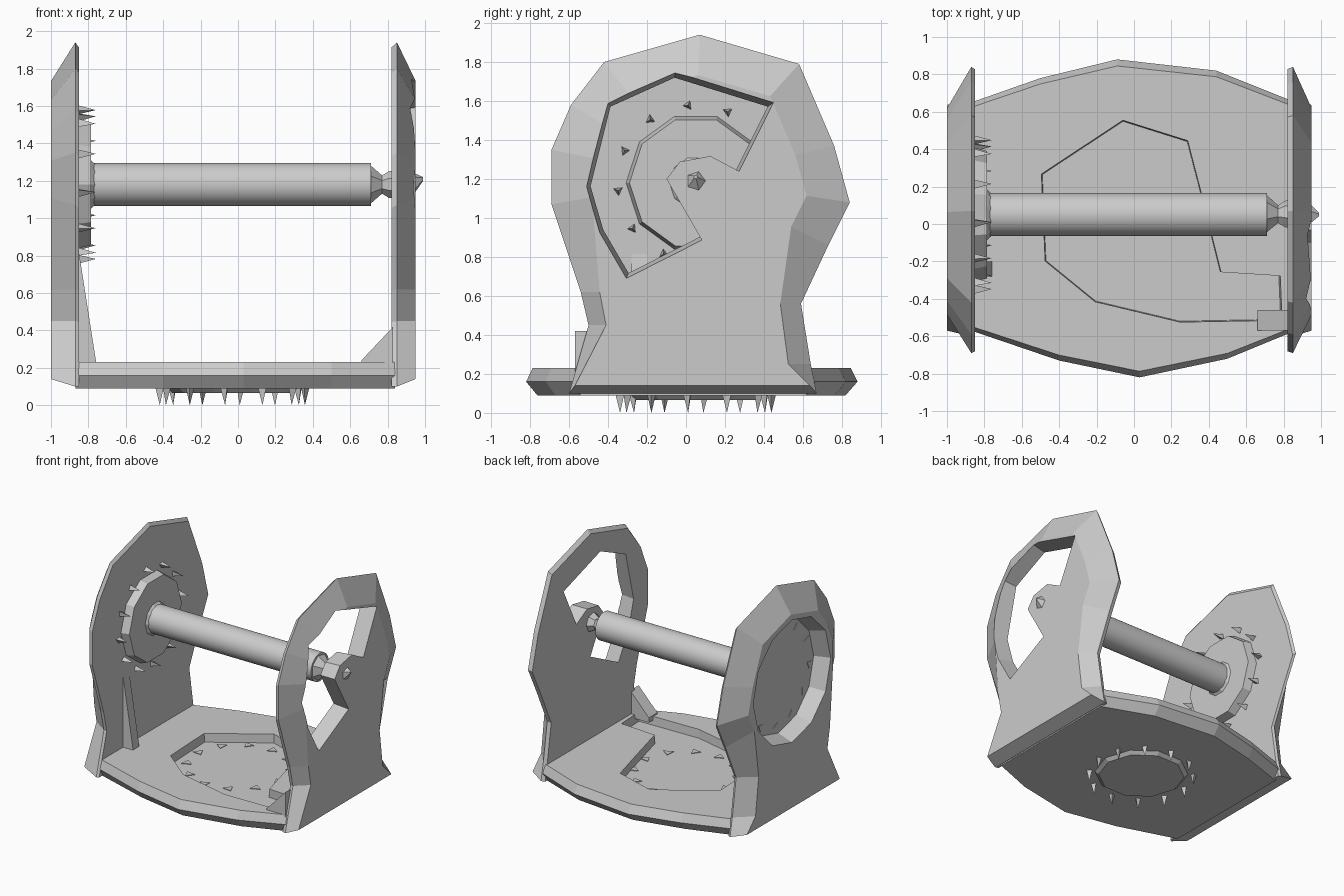
import bpy, bmesh
from math import cos, sin, pi
from mathutils import Matrix, Vector

cube = bpy.data.objects.get("Cube")
if cube:
    bpy.data.objects.remove(cube)

grey = bpy.data.materials.new("plain_grey")
grey.use_nodes = True
grey.diffuse_color = (0.6, 0.6, 0.6, 1)
grey.node_tree.nodes["Principled BSDF"].inputs["Base Color"].default_value = (0.6, 0.6, 0.6, 1)


def finish(name, bm):
    bmesh.ops.recalc_face_normals(bm, faces=bm.faces)
    mesh = bpy.data.meshes.new(name)
    bm.to_mesh(mesh)
    bm.free()
    mesh.materials.append(grey)
    obj = bpy.data.objects.new(name, mesh)
    bpy.context.collection.objects.link(obj)
    return obj


def loft(name, rings):
    """Join rings of equal point count and cap both ends."""
    bm = bmesh.new()
    loops = [[bm.verts.new(p) for p in ring] for ring in rings]
    n = len(loops[0])
    for a, b in zip(loops, loops[1:]):
        for i in range(n):
            j = (i + 1) % n
            bm.faces.new((a[i], a[j], b[j], b[i]))
    bm.faces.new(loops[0])
    bm.faces.new(loops[-1])
    return finish(name, bm)


def upright(x, points):
    return [(x, y, z) for y, z in points]


def level(z, points):
    return [(x, y, z) for x, y in points]


def scaled(points, k, c):
    return [(c[0] + (a - c[0]) * k, c[1] + (b - c[1]) * k) for a, b in points]


def circle(c, r, n):
    return [(c[0] + r * cos(2 * pi * i / n), c[1] + r * sin(2 * pi * i / n)) for i in range(n)]


def cut(obj, cutter):
    mod = obj.modifiers.new("cut", 'BOOLEAN')
    mod.operation = 'DIFFERENCE'
    mod.solver = 'EXACT'
    mod.object = cutter
    bpy.context.view_layer.objects.active = obj
    bpy.ops.object.modifier_apply(modifier=mod.name)
    bpy.data.objects.remove(cutter)


def teeth(name, center, axis, ring, width, length):
    """Twelve three-sided spikes in a ring, pointing along the axis."""
    bm = bmesh.new()
    turn = Vector((0, 0, 1)).rotation_difference(Vector(axis)).to_matrix().to_4x4()
    for i in range(12):
        spot = (Matrix.Translation(center) @ turn @ Matrix.Rotation(i * pi / 6 + 0.1, 4, 'Z')
                @ Matrix.Translation((ring, 0, length / 2)))
        bmesh.ops.create_cone(bm, cap_ends=True, segments=3, radius1=width, radius2=0,
                              depth=length, matrix=spot)
    return finish(name, bm)


HUB = (0.05, 1.18)

# Side plates: wide on the inner face, tapered towards the outer face
outline = [(-0.6, 0.1), (-0.5, 0.45), (-0.54, 0.62), (-0.69, 1.07), (-0.69, 1.35),
           (-0.59, 1.58), (-0.42, 1.8), (0.07, 1.94), (0.58, 1.79), (0.76, 1.37),
           (0.84, 1.08), (0.73, 0.86), (0.59, 0.56), (0.64, 0.25), (0.67, 0.1)]


def outer_face(points):
    face = []
    for y, z in points:
        if z < 0.2:
            face.append((y * 0.95, z + 0.04))
        elif z < 0.65:
            face.append((y * 0.82, z))
        else:
            face.append((0.05 + (y - 0.05) * 0.72, 1.2 + (z - 1.2) * 0.72))
    return face


def side_plate(name, inner, peak, outer):
    return loft(name, [upright(inner, scaled(outline, 0.985, (0, 0.1))),
                       upright(peak, outline), upright(outer, outer_face(outline))])


left_plate = side_plate("left_side_plate", 0.82, 0.85, 0.95)
right_plate = side_plate("right_side_plate", -0.85, -0.87, -1.0)

# Crescent opening with a hooked edge in the left plate
crescent = [(0.46, 1.6), (-0.055, 1.76), (-0.41, 1.6), (-0.52, 1.16), (-0.45, 0.92),
            (-0.31, 0.68), (0.085, 0.88), (-0.1, 1.2), (-0.03, 1.29), (0.13, 1.32), (0.28, 1.24)]
middle = (-0.1, 1.2)
cut(left_plate, loft("crescent_cutter", [upright(0.75, scaled(crescent, 0.9, middle)),
                                         upright(1.0, crescent)]))

# Round recess outside the right plate, with a hub and teeth inside
cut(right_plate, loft("recess_cutter", [upright(-0.875, circle(HUB, 0.46, 12)),
                                        upright(-1.05, circle(HUB, 0.52, 12))]))
loft("right_hub", [upright(-0.86, circle(HUB, 0.36, 10)), upright(-0.785, circle(HUB, 0.34, 10))])
teeth("right_hub_teeth", (-0.88, *HUB), (1, 0, 0), 0.4, 0.035, 0.12)

# Base slab with a bulging front and back
slab = [(-0.87, -0.57), (-0.4, -0.73), (0.03, -0.82), (0.5, -0.72), (0.84, -0.58),
        (0.84, 0.66), (0.44, 0.82), (-0.09, 0.88), (-0.5, 0.78), (-0.87, 0.65)]


def squeeze(k):
    return [(x, y * k) for x, y in slab]


base = loft("base_slab", [level(0.09, squeeze(0.93)), level(0.16, slab), level(0.23, squeeze(0.96))])

# Shallow pocket in the floor, open towards the left plate
pocket = [(-0.5, 0.27), (-0.06, 0.56), (0.29, 0.45), (0.36, 0.18), (0.47, -0.26), (0.79, -0.28),
          (0.8, -0.52), (0.25, -0.53), (-0.21, -0.42), (-0.48, -0.2)]
cut(base, loft("pocket_cutter", [level(0.16, scaled(pocket, 0.98, (0, 0))), level(0.3, pocket)]))

# Foot disc and spikes beneath the base
FOOT = (-0.03, 0.05)
loft("foot_disc", [level(0.065, circle(FOOT, 0.32, 10)), level(0.1, circle(FOOT, 0.36, 10))])
teeth("base_spikes", (*FOOT, 0.165), (0, 0, -1), 0.39, 0.045, 0.165)

# Crossbar with collar, tapered pivot and outer spike
rod = loft("crossbar", [upright(-0.79, circle(HUB, 0.115, 40)), upright(0.71, circle(HUB, 0.115, 40))])
bpy.ops.object.select_all(action='DESELECT')
rod.select_set(True)
bpy.context.view_layer.objects.active = rod
bpy.ops.object.shade_smooth_by_angle()
loft("crossbar_collar", [upright(-0.79, circle(HUB, 0.14, 10)), upright(-0.765, circle(HUB, 0.115, 10))])
loft("pivot", [upright(x, circle(HUB, r, 7))
               for x, r in ((0.7, 0.113), (0.77, 0.05), (0.81, 0.075), (0.83, 0.075))])
loft("pivot_spike", [upright(0.93, circle(HUB, 0.07, 5)),
                     upright(0.99, circle((0.05, 1.21), 0.01, 5))])


# Corner braces between the plates and the base
def brace(name, wall, reach, top, y0, y1):
    return loft(name, [[(wall, y, 0.2), (reach, y, 0.2), (reach, y, 0.24), (wall, y, top)]
                       for y in (y0, y1)])


brace("left_front_brace", 0.83, 0.66, 0.42, -0.57, -0.46)
brace("right_brace", -0.86, -0.76, 0.88, -0.28, -0.2)
